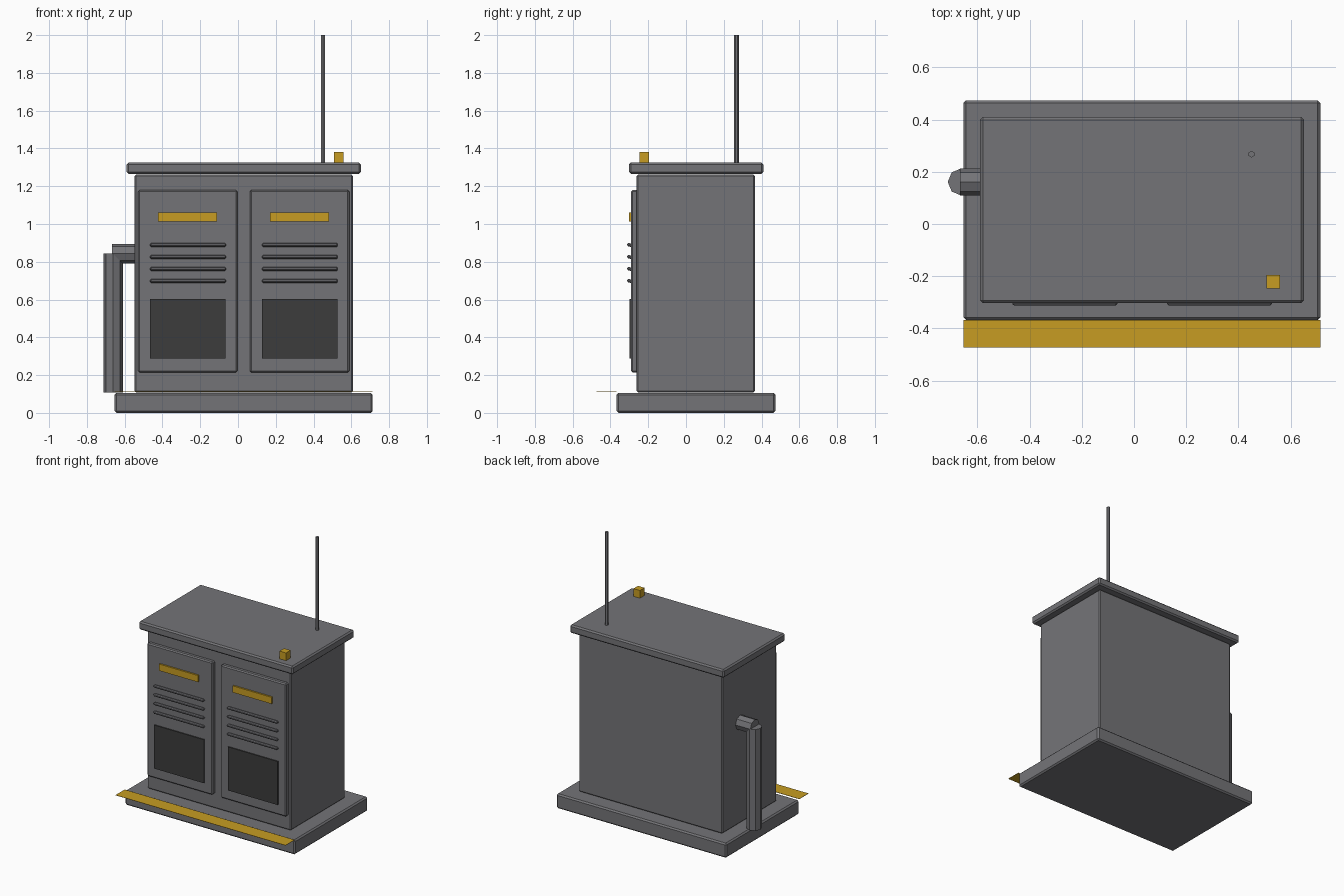
import bpy, math
from mathutils import Vector

if "Cube" in bpy.data.objects:
    bpy.data.objects.remove(bpy.data.objects["Cube"])


def material(name, rgb):
    m = bpy.data.materials.new(name)
    m.diffuse_color = (*rgb, 1)
    m.use_nodes = True
    m.node_tree.nodes["Principled BSDF"].inputs["Base Color"].default_value = m.diffuse_color
    return m


GREY = material("cabinet_grey", (0.175, 0.175, 0.187))
YELLOW = material("safety_yellow", (0.57, 0.335, 0.016))
DARK = material("dark_panel", (0.045, 0.045, 0.045))


def box(name, x, y, z, mat, bevel=0, tilt=0):
    """Box from (min, max) ranges, with an optional chamfer and tilt about x."""
    bpy.ops.mesh.primitive_cube_add(
        size=1, location=[(a + b) / 2 for a, b in (x, y, z)])
    o = bpy.context.object
    o.name = name
    size = Vector([b - a for a, b in (x, y, z)])
    for v in o.data.vertices:
        v.co *= size
    o.rotation_euler.x = tilt
    o.data.materials.append(mat)
    if bevel:
        mod = o.modifiers.new("chamfer", 'BEVEL')
        mod.width = bevel
        mod.segments = 1
    return o


def rod(name, start, end, radius, sides, mat, turn=0):
    """Prism with flat sides between two points."""
    a, b = Vector(start), Vector(end)
    bpy.ops.mesh.primitive_cylinder_add(
        vertices=sides, radius=radius, depth=(b - a).length, location=(a + b) / 2)
    o = bpy.context.object
    o.name = name
    if abs(b.x - a.x) > 0.01:
        o.rotation_euler = (0, math.pi / 2, 0)
    else:
        o.rotation_euler = (0, 0, turn)
    o.data.materials.append(mat)
    return o


# Plinth, cabinet body and roof
box("plinth", (-0.653, 0.713), (-0.367, 0.473), (0, 0.106), GREY, 0.01)
box("cabinet_body", (-0.547, 0.608), (-0.262, 0.365), (0.108, 1.262), GREY, 0.008)
box("roof", (-0.589, 0.65), (-0.302, 0.409), (1.266, 1.326), GREY, 0.01)

# Two doors with label strip, louvres and dark lower panel
for side, x0 in (("left", -0.529), ("right", 0.063)):
    box(side + "_door", (x0, x0 + 0.526), (-0.29, -0.25), (0.214, 1.18), GREY, 0.008)
    box(side + "_label_strip", (x0 + 0.106, x0 + 0.419), (-0.302, -0.28),
        (1.012, 1.06), YELLOW)
    box(side + "_lower_panel", (x0 + 0.064, x0 + 0.464), (-0.298, -0.28),
        (0.288, 0.604), DARK)
    for i in range(4):
        z = 0.889 - 0.0635 * i
        box(f"{side}_louvre_{i + 1}", (x0 + 0.064, x0 + 0.465), (-0.312, -0.284),
            (z - 0.009, z + 0.009), GREY, 0.006, math.radians(-15))

# Yellow warning strip along the front edge
box("warning_strip", (-0.653, 0.713), (-0.473, -0.368), (0.110, 0.112), YELLOW)

# Roof antenna and beacon
rod("antenna", (0.45, 0.267, 1.31), (0.45, 0.267, 2.0), 0.0125, 6, GREY)
box("beacon", (0.507, 0.559), (-0.247, -0.195), (1.322, 1.382), YELLOW)

# Cable conduit on the left side
rod("conduit_upright", (-0.661, 0.161, 0.108), (-0.661, 0.161, 0.843), 0.052, 8, GREY)
rod("conduit_elbow", (-0.666, 0.161, 0.843), (-0.53, 0.161, 0.843), 0.052, 8, GREY)
